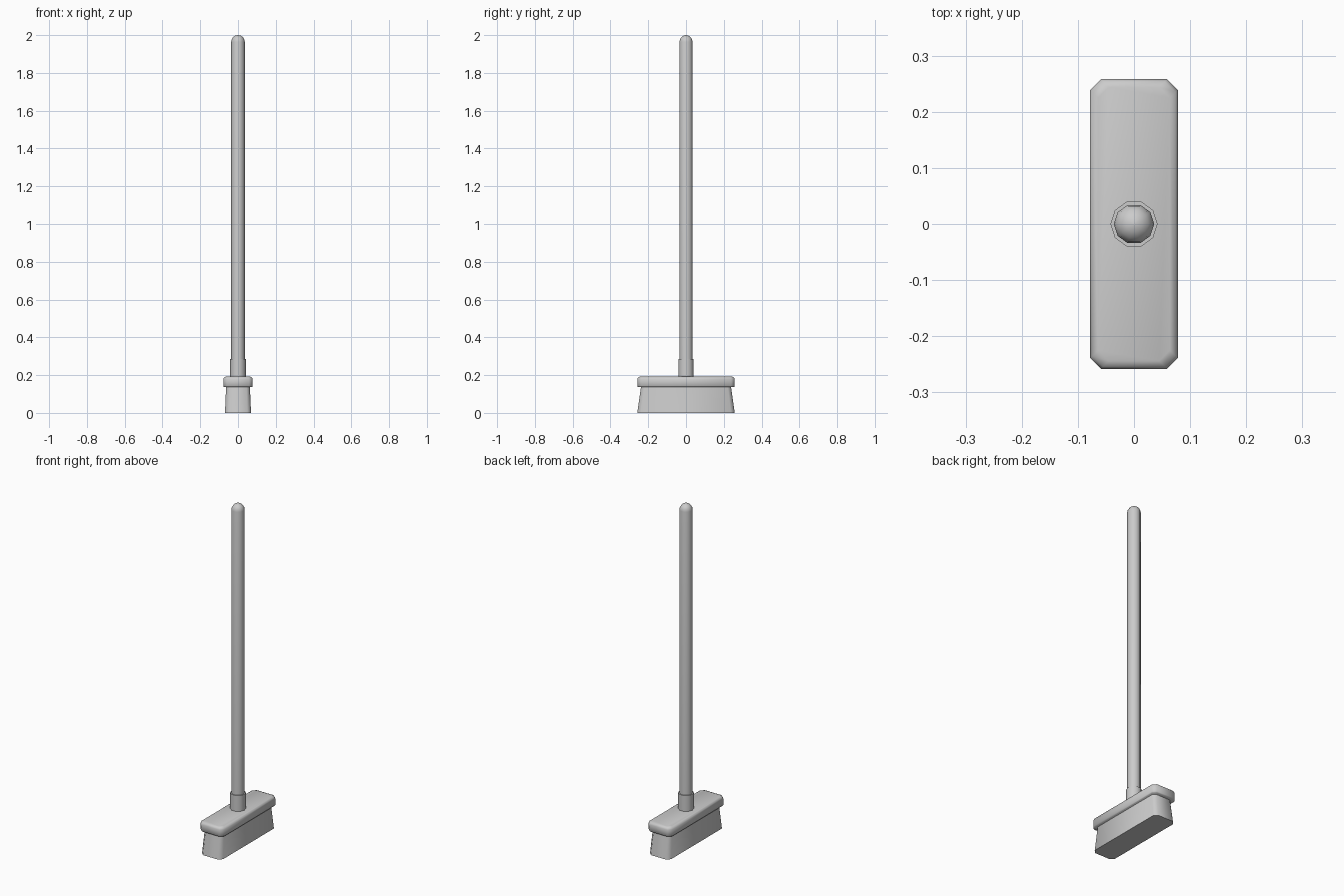
import bpy
import math

if "Cube" in bpy.data.objects:
    bpy.data.objects.remove(bpy.data.objects["Cube"])


def loft(name, rings, angle):
    """Skin a stack of equal-length point rings and cap both ends."""
    n = len(rings[0])
    verts = [p for ring in rings for p in ring]
    faces = [tuple(reversed(range(n))), tuple(range(len(verts) - n, len(verts)))]
    for k in range(len(rings) - 1):
        for i in range(n):
            j = (i + 1) % n
            faces.append((k * n + i, k * n + j, (k + 1) * n + j, (k + 1) * n + i))
    mesh = bpy.data.meshes.new(name)
    mesh.from_pydata(verts, [], faces)
    obj = bpy.data.objects.new(name, mesh)
    bpy.context.collection.objects.link(obj)
    bpy.ops.object.select_all(action='DESELECT')
    obj.select_set(True)
    bpy.context.view_layer.objects.active = obj
    bpy.ops.object.shade_smooth_by_angle(angle=math.radians(angle))
    return obj


def circle(r, z, n=10):
    return [(r * math.cos(math.tau * i / n), r * math.sin(math.tau * i / n), z)
            for i in range(n)]


def chamfered_rect(x, y, c, z):
    """Rectangle of half sizes x, y with corners cut by c."""
    return [(x, -y + c, z), (x, y - c, z), (x - c, y, z), (-x + c, y, z),
            (-x, y - c, z), (-x, -y + c, z), (-x + c, -y, z), (x - c, -y, z)]


# Long handle with a domed tip
R = 0.036
dome = [circle(R * math.cos(math.radians(a)), 1.964 + R * math.sin(math.radians(a)))
        for a in (0, 22, 44, 66, 86)]
loft("handle", [circle(R, 0.18)] + dome, 40)

# Socket collar
loft("collar", [circle(0.042, 0.18), circle(0.042, 0.286)], 40)

# Head block with softened top and bottom edges
loft("head_block", [chamfered_rect(x, y, 0.019, z) for x, y, z in (
    (0.074, 0.254, 0.136), (0.078, 0.258, 0.142), (0.078, 0.258, 0.178),
    (0.074, 0.254, 0.188), (0.064, 0.244, 0.192))], 50)

# Bristle mass, flaring towards the floor
loft("bristles", [chamfered_rect(0.069, 0.258, 0.02, 0.0),
                  chamfered_rect(0.063, 0.238, 0.018, 0.14)], 50)
